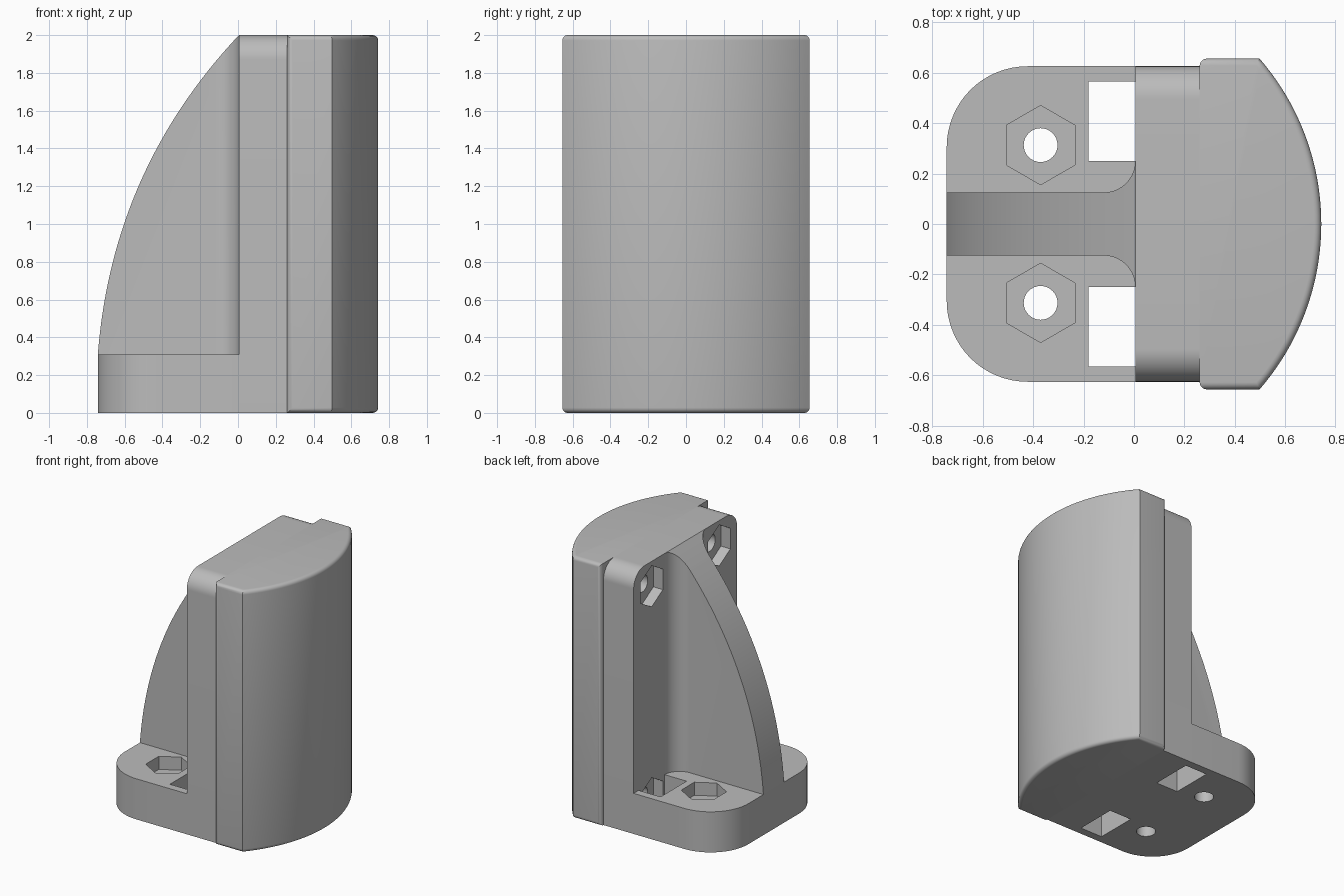
import bpy, bmesh
from math import sin, cos, pi, radians, asin
from mathutils import Vector, Matrix

if "Cube" in bpy.data.objects:
    bpy.data.objects.remove(bpy.data.objects["Cube"])

grey = bpy.data.materials.new("light grey plastic")
grey.use_nodes = True
COLOUR = (0.5, 0.5, 0.5, 1)
grey.diffuse_color = COLOUR
grey.node_tree.nodes["Principled BSDF"].inputs["Base Color"].default_value = COLOUR

# Axis frames: local z (extrusion) mapped to world z, x or y
UP = Matrix.Identity(3)
ALONG_X = Matrix(((0, 0, 1), (1, 0, 0), (0, 1, 0)))   # profile is (y, z)
ALONG_Y = Matrix(((1, 0, 0), (0, 0, 1), (0, 1, 0)))   # profile is (x, z)


def prism(name, profile, low, high, frame=UP):
    """Extrude a closed 2D profile between two levels."""
    bm = bmesh.new()
    face = bm.faces.new([bm.verts.new(frame @ Vector((a, b, low))) for a, b in profile])
    made = bmesh.ops.extrude_face_region(bm, geom=[face])["geom"]
    verts = [g for g in made if isinstance(g, bmesh.types.BMVert)]
    bmesh.ops.translate(bm, vec=frame @ Vector((0, 0, high - low)), verts=verts)
    bmesh.ops.recalc_face_normals(bm, faces=bm.faces)
    mesh = bpy.data.meshes.new(name)
    bm.to_mesh(mesh)
    bm.free()
    mesh.materials.append(grey)
    obj = bpy.data.objects.new(name, mesh)
    bpy.context.collection.objects.link(obj)
    return obj


def arc(cx, cy, r, start, end, steps=16):
    angles = [radians(start + (end - start) * i / steps) for i in range(steps + 1)]
    return [(cx + r * cos(a), cy + r * sin(a)) for a in angles]


def ring(cx, cy, r, sides, turn=90):
    return arc(cx, cy, r, turn, turn + 360, sides)[:-1]


def rect(a0, b0, a1, b1):
    return [(a0, b0), (a1, b0), (a1, b1), (a0, b1)]


def boolean(target, tool, operation="DIFFERENCE"):
    tool.hide_render = True
    mod = target.modifiers.new("cut", "BOOLEAN")
    mod.operation, mod.solver, mod.object = operation, "EXACT", tool
    bpy.context.view_layer.objects.active = target
    bpy.ops.object.modifier_apply(modifier=mod.name)
    bpy.data.objects.remove(tool)


BACK, WALL, SEAM, NOSE = -0.742, 0.005, 0.26, 0.742
HALF, BASE_TOP, TOP = 0.625, 0.31, 2.0
HEX = 0.157

# Base plate with two rounded corners
R = 0.32
base = prism("base_plate",
             [(WALL, -HALF), (WALL, HALF)]
             + arc(BACK + R, HALF - R, R, 90, 180)
             + arc(BACK + R, R - HALF, R, 180, 270), 0, BASE_TOP)

# Upright wall with rounded top corners
R = 0.13
wall = prism("upright_wall",
             [(-HALF, 0), (HALF, 0)]
             + arc(HALF - R, TOP - R, R, 0, 90)
             + arc(R - HALF, TOP - R, R, 90, 180), WALL, SEAM, ALONG_X)

for side in (-1, 1):
    # Base: nut recess, bolt hole and access slot
    y = side * 0.3125
    boolean(base, prism("recess", ring(-0.37, y, HEX, 6), BASE_TOP - 0.1, 0.5))
    boolean(base, prism("hole", ring(-0.37, y, 0.067, 32), -0.1, 0.5))
    y = side * 0.4075
    boolean(base, prism("slot", rect(-0.18, y - HEX, 0.1, y + HEX), -0.1, 0.5))
    # Wall: nut recess and bolt hole near top and bottom
    for z in (0.19, 1.81):
        boolean(wall, prism("recess", ring(y, z, HEX, 6), -0.1, 0.085, ALONG_X))
        boolean(wall, prism("hole", ring(y, z, 0.067, 32), -0.1, 0.22, ALONG_X))

# Curved support rib, filleted into the wall
R, T = 0.125, 0.125
rib = prism("support_rib",
            [(BACK, T), (BACK, -T)]
            + arc(WALL - R, -T - R, R, 90, 0) + [(0.05, -T - R), (0.05, T + R)]
            + arc(WALL - R, T + R, R, 0, -90), 0.2, 2.1)
foot, tip = Vector((BACK, BASE_TOP)), Vector((WALL, TOP))
chord = tip - foot
bend = (foot + tip) / 2 + 0.326 * Vector((-chord.y, chord.x)).normalized()
sweep = []
for i in range(33):
    t = i / 32
    sweep.append(tuple((1 - t) ** 2 * foot + 2 * t * (1 - t) * bend + t * t * tip))
boolean(rib, prism("rib_outline", [(0.04, 0.25), (BACK, 0.25)] + sweep + [(0.04, TOP)],
                   -0.5, 0.5, ALONG_Y), "INTERSECT")

# Curved cover with rounded rims
WIDE, BOW = 0.655, 1.0
spread = asin(WIDE / BOW) * 180 / pi
cover = prism("curved_cover",
              [(SEAM, WIDE), (SEAM, -WIDE)]
              + arc(NOSE - BOW, 0, BOW, -spread, spread, 40), 0, TOP)
bm = bmesh.new()
bm.from_mesh(cover.data)
rims = []
for e in bm.edges:
    a, b = e.verts
    at_seam = [abs(v.co.x - SEAM) < 0.001 for v in (a, b)]
    upright = abs(a.co.z - b.co.z) > 1
    if all(at_seam) == upright:
        rims.append(e)
bmesh.ops.bevel(bm, geom=rims, offset=0.028, segments=5, profile=0.5, affect="EDGES")
bm.to_mesh(cover.data)
bm.free()

# Smooth curved faces, keep edges sharp
bpy.ops.object.select_all(action="DESELECT")
for obj in (base, wall, rib, cover):
    obj.select_set(True)
bpy.context.view_layer.objects.active = cover
bpy.ops.object.shade_smooth_by_angle(angle=radians(25))
